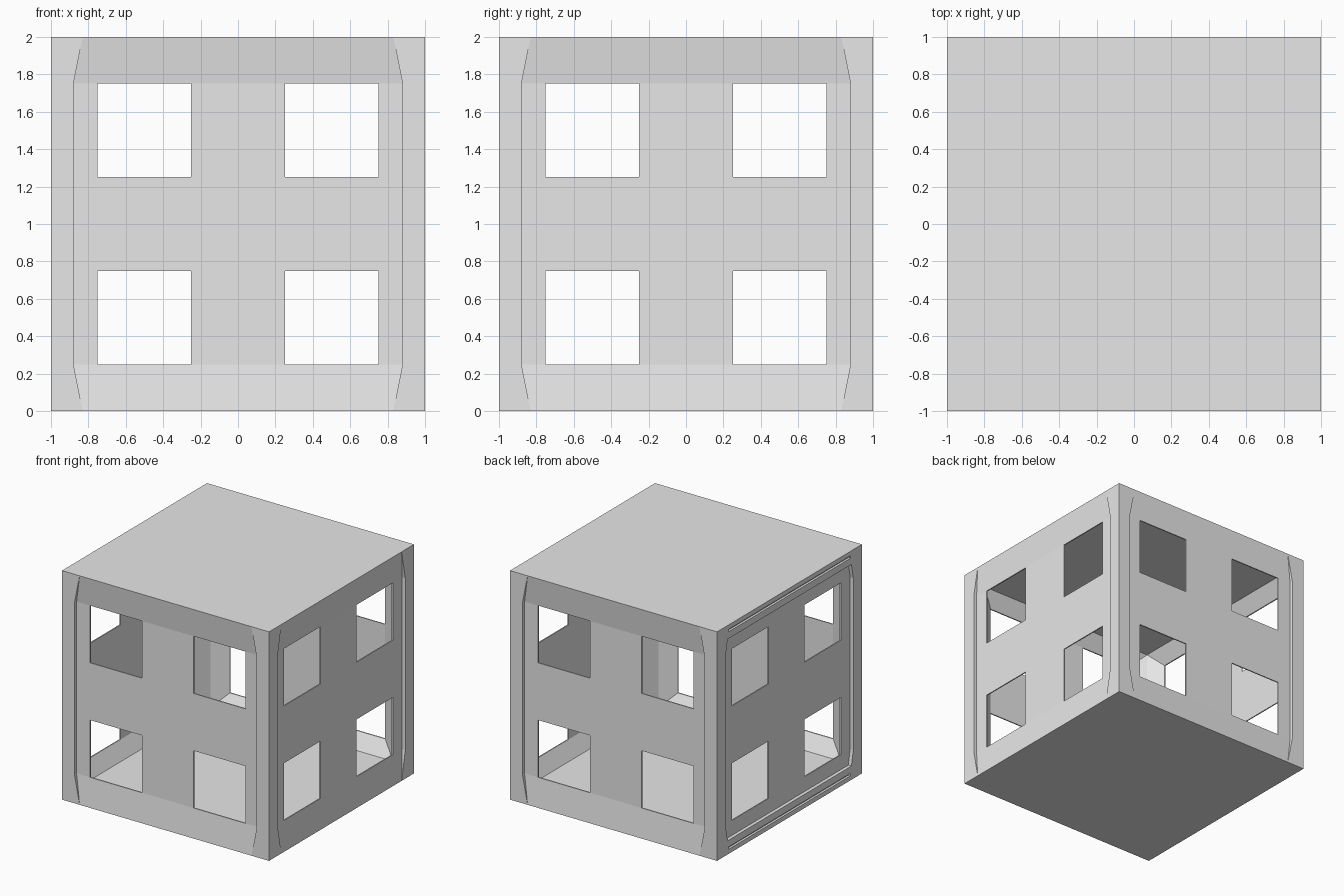
import bpy, bmesh, math
from mathutils import Matrix, Vector

cube = bpy.data.objects.get("Cube")
if cube:
    bpy.data.objects.remove(cube, do_unlink=True)

grey = bpy.data.materials.new("plain_grey")
grey.use_nodes = True
colour = (0.8, 0.8, 0.8, 1)
grey.diffuse_color = colour
grey.node_tree.nodes["Principled BSDF"].inputs["Base Color"].default_value = colour

OUT, IN = 0.03, 0.04      # depth of the outer and inner skin of a wall
CORE = 0.88               # half size of the inner room and edge of the posts
GRID = [-0.75, -0.25, 0.25, 0.75]


def finish(name, bm):
    mesh = bpy.data.meshes.new(name)
    bm.to_mesh(mesh)
    bm.free()
    mesh.materials.append(grey)
    obj = bpy.data.objects.new(name, mesh)
    bpy.context.scene.collection.objects.link(obj)


def seam(v):
    """Half width between the posts, narrowing toward top and bottom."""
    return CORE - 0.2 * max(0, v - 0.75)


def wall(name, angle, profile):
    """One pierced wall; u runs right, v up from the middle, d inward."""
    bm = bmesh.new()
    turn = Matrix.Rotation(math.radians(angle), 3, "Z")

    def face(pts, flip=False):
        verts = [bm.verts.new(turn @ Vector((u, d - 1, v + 1))) for u, v, d in pts]
        bm.faces.new(verts[::-1] if flip else verts)

    def rect(u0, u1, v0, v1, d, flip=False):
        face([(u0, v0, d), (u1, v0, d), (u1, v1, d), (u0, v1, d)], flip)

    # Sunken panel with four openings, as an outer and an inner skin
    for i in range(3):
        for j in range(3):
            u0, u1, v0, v1 = GRID[i], GRID[i + 1], GRID[j], GRID[j + 1]
            if i != 1 and j != 1:
                ring = [(u0, v0), (u1, v0), (u1, v1), (u0, v1)]
                for (a, b), (c, e) in zip(ring, ring[1:] + ring[:1]):
                    face([(a, b, OUT), (c, e, OUT), (c, e, IN), (a, b, IN)])
            else:
                rect(u0, u1, v0, v1, OUT)
                rect(u0, u1, v0, v1, IN, True)

    # Sides of the panel, the corner posts and the step between them
    for s in (-1, 1):
        face([(s * 0.75, -0.75, OUT), (s * CORE, -0.75, OUT),
              (s * CORE, 0.75, OUT), (s * 0.75, 0.75, OUT)], s < 0)
        face([(s * CORE, -0.75, 0), (s, -0.75, 0),
              (s, 0.75, 0), (s * CORE, 0.75, 0)], s < 0)
        face([(s * CORE, -0.75, OUT), (s * CORE, -0.75, 0),
              (s * CORE, 0.75, 0), (s * CORE, 0.75, OUT)], s < 0)

    # Bands along the top and bottom edges, with their post ends
    for m in (-1, 1):
        for (v0, d0), (v1, d1) in zip(profile, profile[1:]):
            a, b = seam(v0), seam(v1)
            face([(-a, m * v0, d0), (-b, m * v1, d1),
                  (b, m * v1, d1), (a, m * v0, d0)], m < 0)
            for s in (-1, 1):
                if v0 != v1:
                    face([(s * a, m * v0, 0), (s * b, m * v1, 0),
                          (s, m * v1, 0), (s, m * v0, 0)], s * m < 0)
                    if d0 or d1:
                        step = [(s * b, m * v1, d1), (s * b, m * v1, 0),
                                (s * a, m * v0, 0)]
                        if d0:
                            step.append((s * a, m * v0, d0))
                        face(step, s * m < 0)

    # Inner flare from the panel to the room corners
    ring = [(-1, -1), (1, -1), (1, 1), (-1, 1)]
    for (a, b), (c, e) in zip(ring, ring[1:] + ring[:1]):
        face([(a * 0.75, b * 0.75, IN), (c * 0.75, e * 0.75, IN),
              (c * CORE, e * CORE, 1 - CORE), (a * CORE, b * CORE, 1 - CORE)])
    finish(name, bm)


def slab(name, z_out, z_in, up):
    """Roof or base, with an outer and an inner face."""
    bm = bmesh.new()
    for half, z, flip in ((1, z_out, not up), (CORE, z_in, up)):
        pts = [(-half, -half, z), (half, -half, z), (half, half, z), (-half, half, z)]
        verts = [bm.verts.new(p) for p in pts]
        bm.faces.new(verts[::-1] if flip else verts)
    finish(name, bm)


sloped = [(1, 0), (0.75, OUT)]
grooved = [(1, 0), (0.96, 0), (0.96, 0.02), (0.94, 0.02), (0.94, 0),
           (CORE, 0), (CORE, OUT), (0.75, OUT)]
wall("front_wall", 0, sloped)
wall("left_wall", 90, sloped)
wall("back_wall", 180, sloped)
wall("right_wall", -90, grooved)
slab("roof", 2, 1 + CORE, True)
slab("base", 0, 1 - CORE, False)
